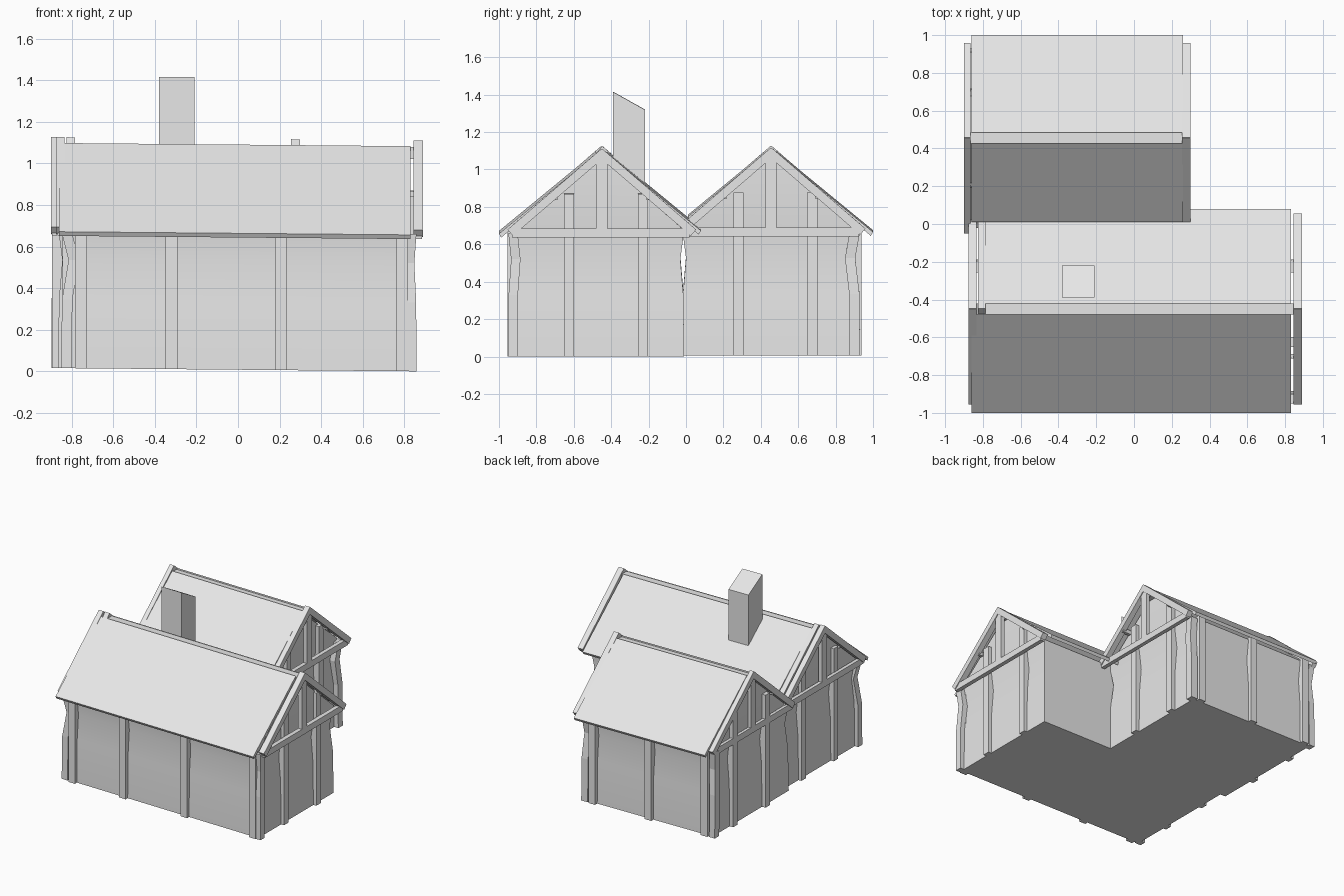
import bpy
import bmesh
from mathutils import Vector

old = bpy.data.objects.get("Cube")
if old:
    bpy.data.objects.remove(old, do_unlink=True)

GREY = (0.8, 0.8, 0.8, 1.0)
grey = bpy.data.materials.new("plain grey")
grey.use_nodes = True
grey.diffuse_color = GREY
grey.node_tree.nodes["Principled BSDF"].inputs["Base Color"].default_value = GREY

PEAK, SLOPE = 1.107, 0.82     # roof surface height over the ridge, and its pitch
TIE_LOW, TIE_TOP = 0.637, 0.685


def finish(name, bm):
    """Give the whole building its slight sag to one end, then store the part."""
    bmesh.ops.recalc_face_normals(bm, faces=bm.faces)
    for v in bm.verts:
        v.co.z -= 0.009 * (v.co.x - 0.86)
    mesh = bpy.data.meshes.new(name)
    bm.to_mesh(mesh)
    bm.free()
    mesh.materials.append(grey)
    obj = bpy.data.objects.new(name, mesh)
    bpy.context.collection.objects.link(obj)
    return obj


def loft(name, rings):
    """Skin a closed solid through a list of equal rings."""
    bm = bmesh.new()
    rows = [[bm.verts.new(p) for p in ring] for ring in rings]
    n = len(rows[0])
    for a, b in zip(rows, rows[1:]):
        for i in range(n):
            j = (i + 1) % n
            bm.faces.new((a[i], a[j], b[j], b[i]))
    bm.faces.new(rows[0])
    bm.faces.new(rows[-1])
    return finish(name, bm)


def prism(name, yz, x0, x1):
    return loft(name, [[(x, y, z) for y, z in yz] for x in (x0, x1)])


def rect(x0, x1, y0, y1, z):
    return [(x0, y0, z), (x1, y0, z), (x1, y1, z), (x0, y1, z)]


def box(name, x0, x1, y0, y1, z0, z1):
    return loft(name, [rect(x0, x1, y0, y1, z) for z in (z0, z1)])


def crooked_post(name, x0, x1, y0, y1, jog):
    """Corner post that bends inward below the eaves."""
    rings = []
    for z, k in ((0, 0), (0.33, 0.1), (0.52, 1), (0.66, 0)):
        dx, dy = jog[0] * k, jog[1] * k
        rings.append(rect(x0 + dx, x1 + dx, y0 + dy, y1 + dy, z))
    return loft(name, rings)


def walls(name, x0, x1, y0, y1, ridge):
    """Gabled wall body, slightly pinched below the eaves."""
    bm = bmesh.new()
    rows = []
    for z, p in ((0, 0), (0.33, 0.004), (0.52, 0.02), (0.675, 0)):
        ring = rect(x0 + p, x1 - p, y0 + p, y1 - p, z)
        rows.append([bm.verts.new(c) for c in ring])
    for a, b in zip(rows, rows[1:]):
        for i in range(4):
            j = (i + 1) % 4
            bm.faces.new((a[i], a[j], b[j], b[i]))
    bm.faces.new(rows[0])
    c = rows[-1]
    left = bm.verts.new((x0, ridge, 1.055))
    right = bm.verts.new((x1, ridge, 1.055))
    for f in ((c[0], c[3], left), (c[1], c[2], right),
              (c[0], c[1], right, left), (c[3], c[2], right, left)):
        bm.faces.new(f)
    obj = finish(name, bm)
    bpy.ops.object.select_all(action="DESELECT")
    obj.select_set(True)
    bpy.context.view_layer.objects.active = obj
    bpy.ops.object.shade_smooth_by_angle()


def roof_slope(name, ridge, side, reach, x0, x1):
    pts = []
    for d, drop in ((0.03, 0), (reach, 0), (reach - 0.012, 0.03), (0.03, 0.026)):
        pts.append((ridge + side * d, PEAK - SLOPE * d - drop))
    prism(name, pts, x0, x1)


def rafter(name, ridge, side, x0, x1):
    """Sloping bargeboard from the eave up to the ridge."""
    low = Vector((ridge + side * 0.49, 0.662))
    top = Vector((ridge - side * 0.012, 1.094))
    along = (top - low).normalized()
    across = Vector((-along.y, along.x)) * 0.022
    pts = [low - across, top - across, top + across, low + across]
    prism(name, pts, x0, x1)


def truss(name, ridge, x0, x1):
    """Open timber triangle in front of a gable."""
    for label, side in (("front", -1), ("back", 1)):
        rafter(f"{name}_{label}_rafter", ridge, side, x0, x1)
    inset = 0.006
    box(f"{name}_tie_beam", x0 + inset, x1 - inset, ridge - 0.48, ridge + 0.47,
        TIE_LOW, TIE_TOP)
    box(f"{name}_king_post", x0 + inset, x1 - inset, ridge - 0.03, ridge + 0.03,
        TIE_TOP, 1.07)


def studs(name, x0, x1, ys):
    for i, y in enumerate(ys):
        box(f"{name}_stud_{i + 1}", x0, x1, y - 0.027, y + 0.027, 0, 0.87)


def purlin_stubs(name, ridge, x0, x1):
    for label, d in (("front", -0.25), ("back", 0.25)):
        z = PEAK - SLOPE * abs(d) - 0.05
        box(f"{name}_{label}_purlin", x0, x1, ridge + d - 0.012, ridge + d + 0.012,
            z - 0.015, z + 0.015)


# Wall bodies
FRONT, BACK = -0.45, 0.455
walls("front_wing_walls", -0.82, 0.825, -0.93, -0.01, FRONT)
walls("back_wing_walls", -0.865, 0.21, -0.02, 0.91, BACK)

# Roof slopes and ridge beams
roof_slope("front_wing_front_roof", FRONT, -1, 0.55, -0.86, 0.83)
roof_slope("front_wing_back_roof", FRONT, 1, 0.53, -0.785, 0.83)
roof_slope("back_wing_front_roof", BACK, -1, 0.445, -0.86, 0.26)
roof_slope("back_wing_back_roof", BACK, 1, 0.545, -0.86, 0.26)
box("front_ridge_beam", -0.85, 0.85, FRONT - 0.03, FRONT + 0.03, 1.02, 1.078)
box("back_ridge_beam", -0.87, 0.27, BACK - 0.03, BACK + 0.03, 1.02, 1.07)

# Gable trusses at all four ends
truss("front_left_gable", FRONT, 0.845, 0.89)
truss("front_right_gable", FRONT, -0.875, -0.835)
truss("back_left_gable", BACK, 0.255, 0.298)
truss("back_right_gable", BACK, -0.9, -0.865)
rafter("front_right_inner_rafter", FRONT, 1, -0.825, -0.785)

# Purlin stubs poking out of the gables
purlin_stubs("front_left", FRONT, 0.8, 0.86)
purlin_stubs("front_right", FRONT, -0.835, -0.78)
purlin_stubs("back_left", BACK, 0.2, 0.28)
purlin_stubs("back_right", BACK, -0.895, -0.83)

# Studs on the gable walls
FRONT_STUDS, BACK_STUDS = (-0.625, -0.23), (0.28, 0.675)
studs("front_left", 0.8, 0.85, FRONT_STUDS)
studs("front_right", -0.845, -0.79, FRONT_STUDS)
studs("back_left", 0.18, 0.24, BACK_STUDS)
studs("back_right", -0.895, -0.84, BACK_STUDS)

# Posts along the front and back walls
for i, x in enumerate((-0.755, -0.32, 0.205, 0.79)):
    box(f"front_post_{i + 1}", x - 0.028, x + 0.028, -0.955, -0.89, 0, 0.69)
for i, x in enumerate((-0.81, -0.33, 0.15)):
    box(f"back_post_{i + 1}", x - 0.028, x + 0.028, 0.87, 0.937, 0, 0.69)

# Crooked corner posts
crooked_post("front_left_corner_post", 0.81, 0.858, -0.95, -0.9, (-0.01, 0.015))
crooked_post("front_right_corner_post", -0.85, -0.8, -0.94, -0.89, (0.035, 0.01))
crooked_post("back_left_corner_post", 0.19, 0.245, 0.875, 0.93, (-0.01, -0.025))
crooked_post("back_right_corner_post", -0.897, -0.85, 0.875, 0.93, (0.01, -0.02))

# Chimney with a slanted top
prism("chimney", [(-0.39, 0.95), (-0.22, 0.85), (-0.22, 1.31), (-0.39, 1.405)],
      -0.38, -0.21)
